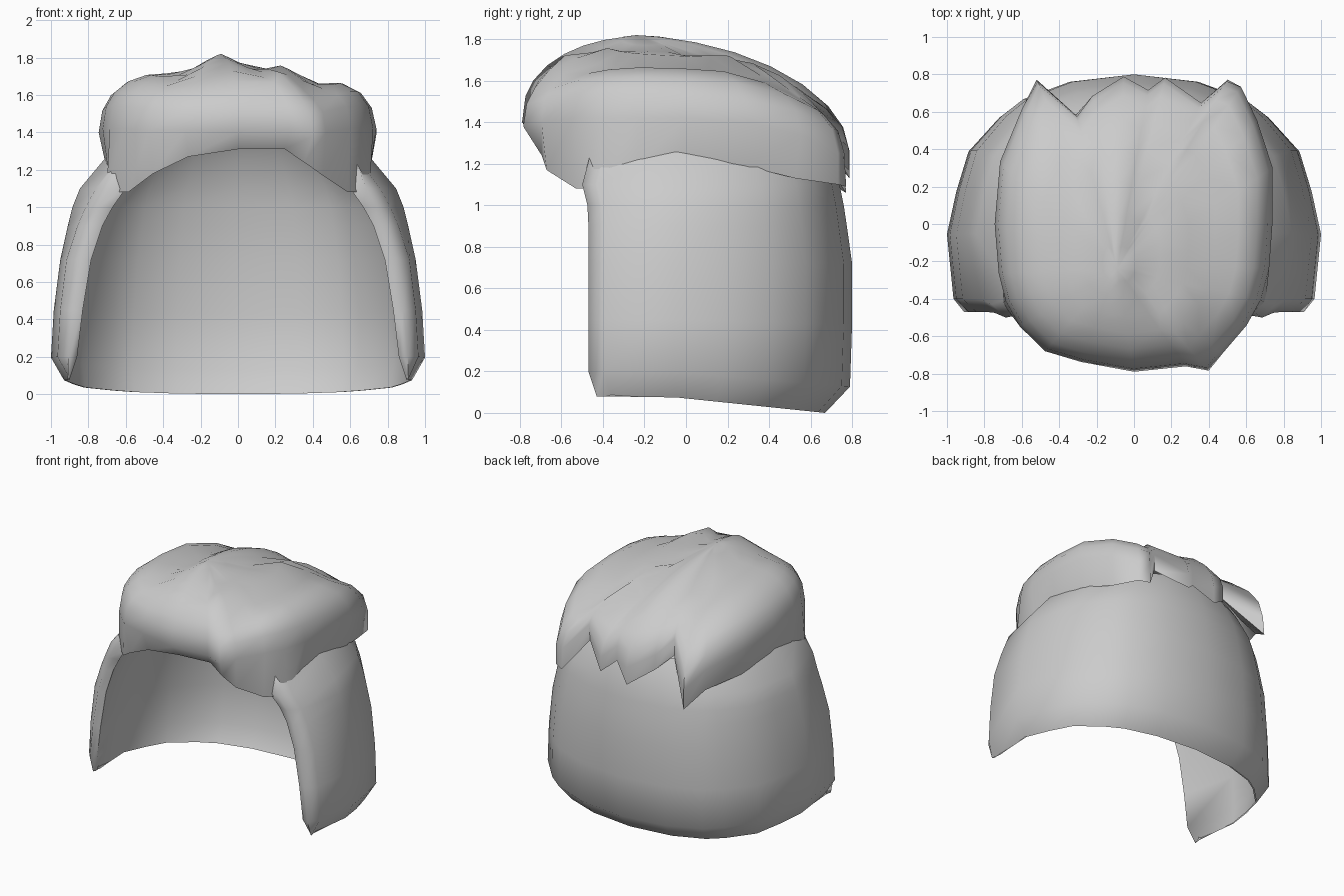
import bpy, math

grey = bpy.data.materials.new("light grey")
grey.diffuse_color = (0.6, 0.6, 0.6, 1)


def lerp(table, v):
    """Read a value from a sorted list of (key, value) pairs."""
    if v <= table[0][0]:
        return table[0][1]
    for (a, p), (b, q) in zip(table, table[1:]):
        if v <= b:
            return p + (q - p) * (v - a) / (b - a)
    return table[-1][1]


def loft(name, rings, apex=None, angle=60, flip=False):
    """Skin a stack of closed rings, optionally closed with an apex point."""
    n = len(rings[0])
    verts = [p for r in rings for p in r]
    faces = [(i * n + j, i * n + (j + 1) % n, (i + 1) * n + (j + 1) % n, (i + 1) * n + j)
             for i in range(len(rings) - 1) for j in range(n)]
    if apex:
        verts.append(apex)
        k = (len(rings) - 1) * n
        faces += [(k + j, k + (j + 1) % n, len(verts) - 1) for j in range(n)]
    if flip:
        faces = [f[::-1] for f in faces]
    me = bpy.data.meshes.new(name)
    me.from_pydata(verts, [], faces)
    me.materials.append(grey)
    ob = bpy.data.objects.new(name, me)
    bpy.context.collection.objects.link(ob)
    bpy.context.view_layer.objects.active = ob
    ob.select_set(True)
    bpy.ops.object.shade_smooth_by_angle(angle=math.radians(angle))
    ob.select_set(False)


# Lower curtain: horseshoe shell around the sides and back
# rows: height, half width, back depth, front lip x, front lip y
rows = [(0.08, 0.93, 0.67, 0.90, -0.43), (0.20, 1.00, 0.79, 0.86, -0.47),
        (0.45, 0.985, 0.80, 0.83, -0.47), (0.72, 0.95, 0.80, 0.785, -0.47),
        (0.90, 0.91, 0.775, 0.725, -0.47), (1.00, 0.885, 0.76, 0.67, -0.475),
        (1.10, 0.845, 0.74, 0.60, -0.50), (1.25, 0.72, 0.69, 0.58, -0.46),
        (1.32, 0.66, 0.65, 0.54, -0.40)]
plan = [(1, -0.07), (0.95, 0.22), (0.885, 0.49), (0.72, 0.72), (0.6, 0.835), (0.35, 0.95), (0, 1)]


def arc(w, b):
    right = [(x * w, y * b) for x, y in plan]
    return right + [(-x, y) for x, y in right[-2::-1]]


rings = []
for i, (z, w, b, lx, ly) in enumerate(rows):
    t = 0.008 if i == 0 else 0.058
    corner = 0.965 if i < 4 else max(0.9, 0.965 - 0.022 * (i - 3))
    lip = [(lx, ly + 0.015), (lx * 0.65 + w * 0.35, ly), (w * corner, ly + 0.07)]
    ring = lip + arc(w, b) + [(-x, y) for x, y in lip[::-1]]
    ring += arc(w - t, b - t)[::-1]
    drop = (1.0, 0.8, 0.25)[i] if i < 3 else 0
    rings.append([(x, y, z - drop * 0.08 * max(0, y + 0.1) / 0.77) for x, y in ring])
loft("hair_curtain", rings, angle=80)

# Upper cap: angle, widest radius and height, hem radius and height
hem = [(0, .74, 1.42, .71, 1.24), (22, .80, 1.40, .76, 1.19), (40, .86, 1.34, .82, 1.13),
       (52, .93, 1.25, .93, 1.10), (57, .91, 1.25, .92, 1.09), (61, .74, 1.42, .73, 1.30),
       (78, .80, 1.28, .80, 1.17), (84, .72, 1.36, .72, 1.25), (94, .79, 1.26, .79, 1.13),
       (108, .72, 1.36, .72, 1.25), (118, .65, 1.46, .66, 1.34), (124, .92, 1.20, .93, 1.06),
       (134, .86, 1.32, .84, 1.16), (155, .79, 1.40, .76, 1.20), (180, .745, 1.40, .71, 1.24),
       (200, .77, 1.42, .74, 1.20), (211, .80, 1.42, .82, 1.08), (222, .82, 1.42, .79, 1.08),
       (235, .83, 1.41, .79, 1.18), (249, .79, 1.41, .74, 1.27), (270, .79, 1.40, .71, 1.31),
       (290, .81, 1.40, .73, 1.31), (297, .88, 1.38, .78, 1.24), (304, .84, 1.40, .81, 1.17),
       (318, .81, 1.42, .79, 1.08), (329, .79, 1.42, .82, 1.08), (342, .76, 1.42, .74, 1.20)]
# grooves between the swept locks, by x
groove = [(-0.7, 0), (-0.42, 0.06), (-0.3, 0.10), (-0.1, 0), (0.1, 0.085),
          (0.22, 0.03), (0.4, 0.105), (0.62, 0)]
ax, ay, az = -0.09, -0.24, 1.82
steps = [1, 0.97, 0.9, 0.78, 0.63, 0.46, 0.28, 0.12]


def dome(name, inset, flip):
    rings = [[] for s in steps]
    lower = []
    for a, r, z, rh, zh in hem:
        c, s = math.cos(math.radians(a)), math.sin(math.radians(a))
        lower.append((rh * c, rh * s, zh))
        if inset:
            r = min(r, 0.82) - inset
        n = 2.15 - 0.25 * s  # fuller at the front
        for k, f in enumerate(steps):
            x, y = ax + (r * c - ax) * f, ay + (r * s - ay) * f
            h = z + (az - inset - z) * (1 - f ** n) ** (1 / n)
            rings[k].append((x, y, h - lerp(groove, x) * math.sqrt(1 - f ** 4)))
    loft(name, [lower] + rings, (ax, ay, az - inset), 75, flip)


dome("hair_cap", 0, False)
dome("cap_lining", 0.06, True)
